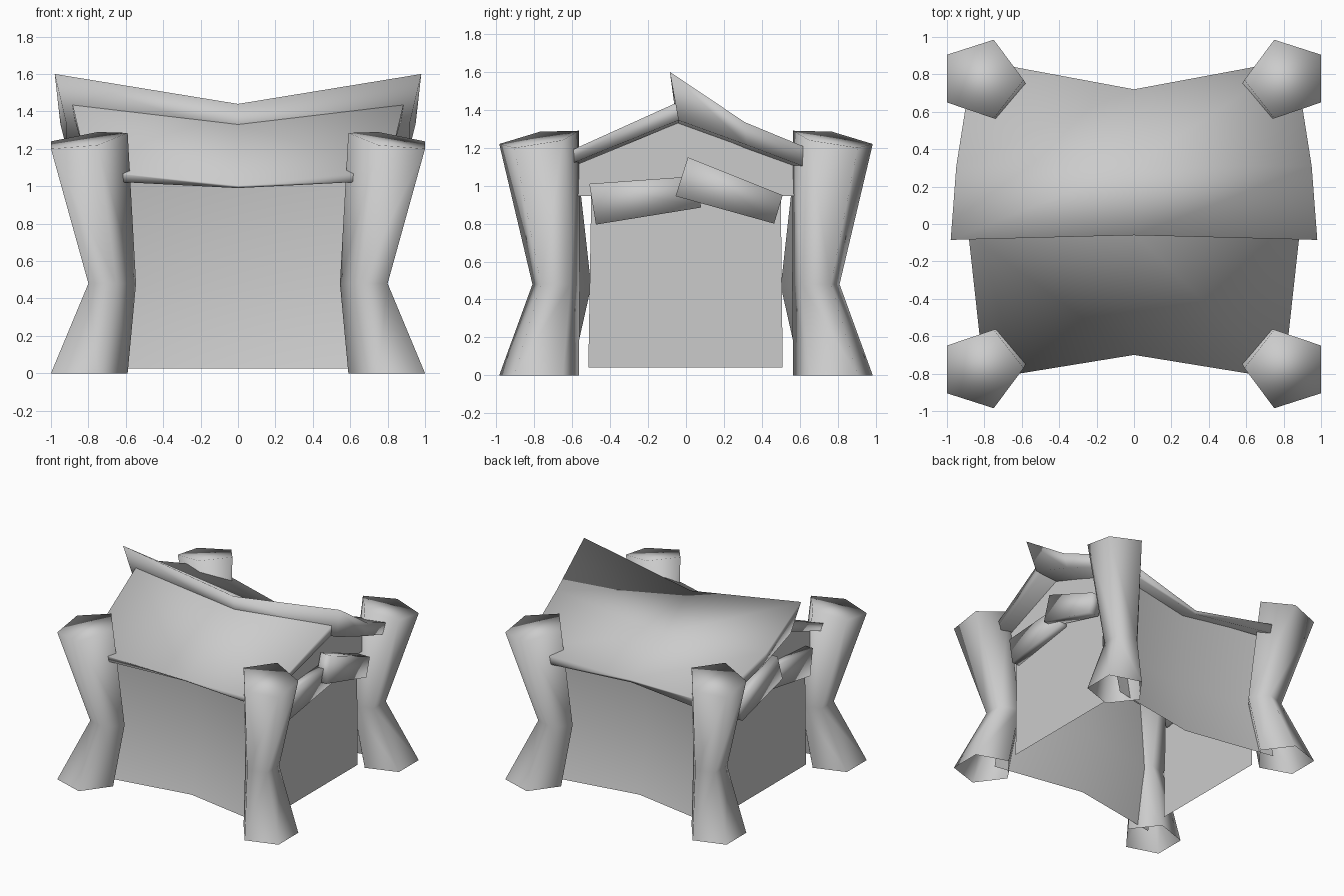
import bpy, bmesh, math

if "Cube" in bpy.data.objects:
    bpy.data.objects.remove(bpy.data.objects["Cube"])

grey = bpy.data.materials.new("plain grey")
grey.diffuse_color = (0.6, 0.6, 0.6, 1)
grey.use_nodes = True
grey.node_tree.nodes["Principled BSDF"].inputs["Base Color"].default_value = grey.diffuse_color


def make(name, verts, faces):
    me = bpy.data.meshes.new(name)
    me.from_pydata(verts, [], faces)
    bm = bmesh.new()
    bm.from_mesh(me)
    bmesh.ops.recalc_face_normals(bm, faces=bm.faces)
    bm.to_mesh(me)
    bm.free()
    ob = bpy.data.objects.new(name, me)
    bpy.context.collection.objects.link(ob)
    me.materials.append(grey)
    for p in me.polygons:
        p.use_smooth = True
    return ob


def mirrored(name, verts, faces, sx, sy):
    return make(name, [(x * sx, y * sy, z) for x, y, z in verts], faces)


# Corner posts: pinched five-sided columns with a sloping cap, open below
outer = [(.75, .985), (1, .905), (1, .65), (.75, .565), (.59, .77)]
waist = [(.65, .81), (.80, .765), (.80, .61), (.65, .56), (.545, .685)]
cap_z = [1.22, 1.20, 1.24, 1.29, 1.285]
post = [(x, y, 0) for x, y in outer]
post += [(x, y, .48) for x, y in waist]
post += [(x, y, z) for (x, y), z in zip(outer, cap_z)]
post_faces = [(r + i, r + (i + 1) % 5, r + 5 + (i + 1) % 5, r + 5 + i)
              for r in (0, 5) for i in range(5)]
post_faces.append((10, 11, 12, 13, 14))
for sx, sy, label in ((1, 1, "back_right"), (-1, 1, "back_left"),
                      (1, -1, "front_right"), (-1, -1, "front_left")):
    mirrored("post_" + label, post, post_faces, sx, sy)


# Sagging roof slabs: each row is centre top, corner top, centre bottom, corner bottom
def slab(name, rows, ridge_end):
    verts = []
    for ct, kt, cb, kb in rows:
        for c, k in ((ct, kt), (cb, kb)):
            verts += [(-k[0], k[1], k[2]), (0, c[0], c[1]), k]
    faces = []
    for r in range(len(rows) - 1):
        a, b = r * 6, r * 6 + 6
        for i in (0, 1, 3, 4):
            faces.append((a + i, a + i + 1, b + i + 1, b + i))
        for i in (0, 2):
            faces.append((a + i, a + i + 3, b + i + 3, b + i))
    for a in ([0] if ridge_end else []) + [(len(rows) - 1) * 6]:
        for i in (0, 1):
            faces.append((a + i, a + i + 1, a + i + 4, a + i + 3))
    make(name, verts, faces)


slab("roof_back", [
    ((-.06, 1.44), (.98, -.085, 1.60), (-.04, 1.27), (.92, -.04, 1.345)),
    ((.31, 1.225), (.95, .31, 1.335), (.30, 1.13), (.92, .32, 1.215)),
    ((.72, 1.01), (.86, .88, 1.10), (.71, .985), (.84, .865, 1.01))], True)
# The front slab tucks against the back one, so its ridge end stays open
slab("roof_front", [
    ((-.05, 1.33), (.885, -.055, 1.435), (-.04, 1.26), (.87, -.04, 1.345)),
    ((-.70, 1.005), (.80, -.83, 1.085), (-.69, .99), (.78, -.82, 1.03))], False)

# Front and back walls, folded inward at the middle and pinched at half height
wall = []
for z, corner, centre in ((.025, .73, .60), (.47, .63, .50), (1.05, .70, .565)):
    wall += [(-.75, corner, z), (0, centre, z), (.75, corner, z)]
wall_faces = [(i, i + 1, i + 4, i + 3) for i in (0, 1, 3, 4)]
for sy, label in ((-1, "front"), (1, "back")):
    mirrored("wall_" + label, wall, wall_faces, 1, sy)

# Side walls with a wider gable above
side = [(.725, y, z) for y, z in (
    (-.515, .04), (.51, .04), (.50, .945), (.58, .945), (.58, 1.11),
    (-.02, 1.34), (-.58, 1.11), (-.58, .945), (-.50, .945))]

# Gable boards: outlines in y and z, given thickness along x
board_low = [(-.51, 1.01), (.05, 1.05), (.08, .885), (-.475, .795)]
board_high = [(.01, 1.15), (.51, .95), (.465, .80), (-.055, .945)]
box = [(0, 1, 2, 3), (4, 5, 6, 7)] + \
      [(i, (i + 1) % 4, (i + 1) % 4 + 4, i + 4) for i in range(4)]
for sx, label in ((1, "right"), (-1, "left")):
    mirrored("wall_" + label, side, [(0, 1, 2, 8), (2, 3, 4, 5, 6, 7, 8)], sx, 1)
    for name, outline, x0, x1 in (("low", board_low, .71, .79),
                                  ("high", board_high, .74, .835)):
        verts = [(x, y, z) for x in (x0, x1) for y, z in outline]
        mirrored("gable_board_%s_%s" % (name, label), verts, box, sx, 1)
